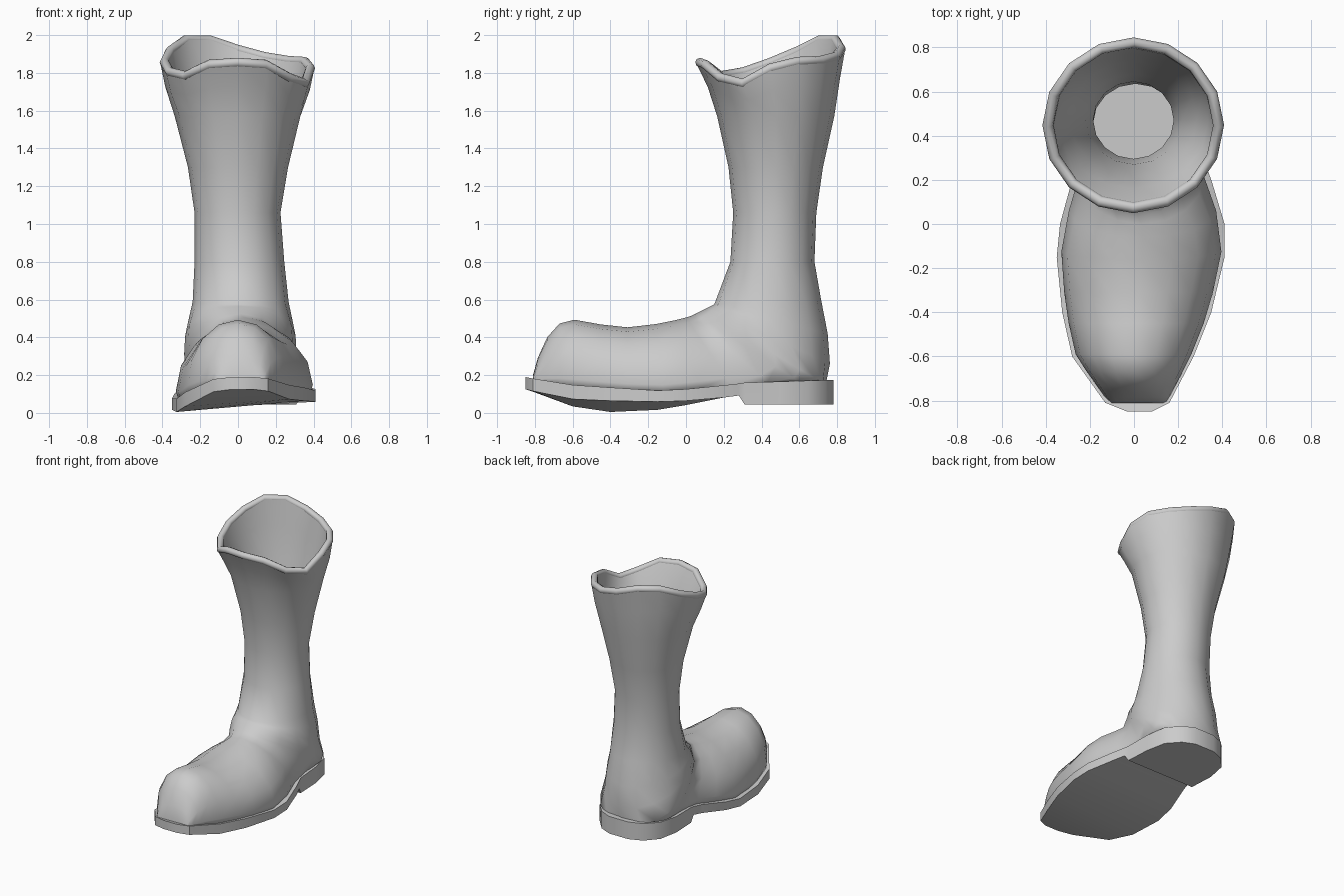
import bpy, bmesh
from math import sin, cos, pi, radians
from mathutils import Vector

N = 16  # columns around the boot

cube = bpy.data.objects.get("Cube")
if cube:
    bpy.data.objects.remove(cube, do_unlink=True)

grey = bpy.data.materials.new("plain_grey")
grey.use_nodes = True
grey.diffuse_color = (0.6, 0.6, 0.6, 1)
grey.node_tree.nodes["Principled BSDF"].inputs["Base Color"].default_value = (0.6, 0.6, 0.6, 1)


def interp(table, y, col=1):
    """Piecewise linear lookup in rows sorted by their first value."""
    for a, b in zip(table, table[1:]):
        if y <= b[0]:
            t = max(0, (y - a[0]) / (b[0] - a[0]))
            return a[col] + (b[col] - a[col]) * t
    return table[-1][col]


def finish(name, mesh, angle):
    obj = bpy.data.objects.new(name, mesh)
    bpy.context.collection.objects.link(obj)
    mesh.materials.clear()
    mesh.materials.append(grey)
    bpy.ops.object.select_all(action="DESELECT")
    obj.select_set(True)
    bpy.context.view_layer.objects.active = obj
    bpy.ops.object.shade_smooth_by_angle(angle=radians(angle))
    return obj


def loft(name, rings, angle):
    """Skin a list of equal rings and cap both ends."""
    bm = bmesh.new()
    rows = [[bm.verts.new(p) for p in ring] for ring in rings]
    for r, s in zip(rows, rows[1:]):
        for i in range(len(r)):
            j = (i + 1) % len(r)
            bm.faces.new((r[i], r[j], s[j], s[i]))
    bm.faces.new(rows[0])
    bm.faces.new(rows[-1])
    bmesh.ops.recalc_face_normals(bm, faces=bm.faces)
    mesh = bpy.data.meshes.new(name)
    bm.to_mesh(mesh)
    bm.free()
    return finish(name, mesh, angle)


# Sole plan: y, left edge, right edge
plan = [(-.85, -.03, .08), (-.81, -.13, .16), (-.6, -.28, .27), (-.4, -.325, .35),
        (-.15, -.35, .41), (0, -.335, .41), (.2, -.28, .35), (.28, -.26, .32),
        (.31, -.26, .31), (.5, -.27, .3), (.65, -.24, .27), (.74, -.16, .19), (.78, -.06, .1)]
# Sole heights: y, top, bottom
heights = [(-.85, .19, .125), (-.6, .15, .075), (-.3, .12, .052), (-.1, .11, .053), (.1, .135, .068),
           (.28, .155, .092), (.31, .16, .045), (.78, .175, .045)]
# Sideways lean of the forefoot
lean = [(-.85, 0), (-.6, .07), (-.42, .09), (-.1, .05), (.15, 0)]


def drop(x, y):
    return interp(lean, y) * (x - .3)


def sole_ring(row):
    y, xl, xr = row
    top, low = interp(heights, y), interp(heights, y, 2)
    return [(x, y, z + drop(x, y)) for x, z in ((xl, top), (xr, top), (xr, low), (xl, low))]


loft("sole", [sole_ring(row) for row in plan], 35)


def section(ty, tz, by, bz, xl, xr, flat=0, inset=0):
    """Oval between a front/top and a back/bottom point; flat squares off the bottom."""
    axis = Vector((0, by - ty, bz - tz))
    start = Vector((0, ty, tz)) + axis.normalized() * inset
    axis -= axis.normalized() * 2 * inset
    mid, half = (xl + xr) / 2, (xr - xl) / 2 - inset
    centre, power = .5 + .36 * flat, 2 / (2 + 3 * flat)
    ring = []
    for k in range(N):
        s, c = sin(2 * pi * k / N), cos(2 * pi * k / N)
        if c > 0:
            v, w = centre * (1 - c), s
        else:
            v = centre + (1 - centre) * abs(c) ** power
            w = abs(s) ** power * (1 if s > 0 else -1)
        p = start + axis * v
        p.x = mid + half * w
        p.z += drop(p.x, p.y) * flat * min(1, v)
        ring.append(p)
    return ring


# Shaft levels, top to bottom: z, front, back, left edge, right edge
shaft = [(1.72, .115, .815, -.385, .38), (1.57, .165, .785, -.335, .33), (1.3, .225, .725, -.265, .265),
         (1.06, .25, .69, -.23, .225), (.8, .235, .68, -.23, .245)]
# Wavy top edge, counted from the front round by the left side
wave = [1.88, 1.87, 1.8, 1.77, 1.85, 1.885, 1.89, 1.91, 1.95, 2, 2, 1.94, 1.88, 1.83, 1.81, 1.87]


def waved(ring, amount, shift=0):
    for p, z in zip(ring, wave):
        p.z += (z - 1.87) * amount + shift
    return ring


def shaft_rings(inset):
    rings = [waved(section(.052, 1.87, .843, 1.87, -.412, .405, 0, inset), 1, -.025)]
    for i, (z, front, back, xl, xr) in enumerate(shaft):
        rings.append(waved(section(front, z, back, z, xl, xr, 0, inset), .6 if i == 0 else 0))
    return rings


# Outer upper: shaft, then sections fanning round the heel
outer = shaft_rings(0)
for row in ((.15, .575, .715, .6, -.24, .268), (.13, .565, .75, .42, -.262, .288),
            (.11, .555, .762, .26, -.28, .305), (.08, .54, .74, .15, -.285, .31, .25),
            (.05, .525, .63, .145, -.28, .31, .65)):
    outer.append(section(*row))

# Foot: top y, top z, bottom y
for ty, tz, by in ((.03, .515, .45), (0, .505, .25), (-.06, .49, .08), (-.16, .47, -.12), (-.31, .453, -.31),
                   (-.45, .468, -.45), (-.59, .493, -.59), (-.67, .473, -.66), (-.735, .4, -.73),
                   (-.785, .29, -.78), (-.81, .2, -.81)):
    xl, xr = interp(plan, by, 1) + .018, interp(plan, by, 2) - .014
    outer.append(section(ty, tz, by, interp(heights, by) - .02, xl, xr, 1))

# Lining: floor up to the rim, then over to the outside
lining = shaft_rings(.045)[::-1]
floor = [section(.2, z, .7, z, -.24, .26, 0, .045) for z in (.2, .55)]
loft("boot_upper", floor + lining + outer, 60)

# Rolled rim
curve = bpy.data.curves.new("rim_path", "CURVE")
curve.dimensions = "3D"
curve.bevel_depth = .025
curve.bevel_resolution = 2
spline = curve.splines.new("POLY")
spline.points.add(N - 1)
spline.use_cyclic_u = True
for point, p in zip(spline.points, shaft_rings(.022)[0]):
    point.co = (*p, 1)
path = bpy.data.objects.new("rim_path", curve)
bpy.context.collection.objects.link(path)
bpy.context.view_layer.update()
rim = bpy.data.meshes.new_from_object(path.evaluated_get(bpy.context.evaluated_depsgraph_get()))
bpy.data.objects.remove(path)
finish("rolled_rim", rim, 60)
